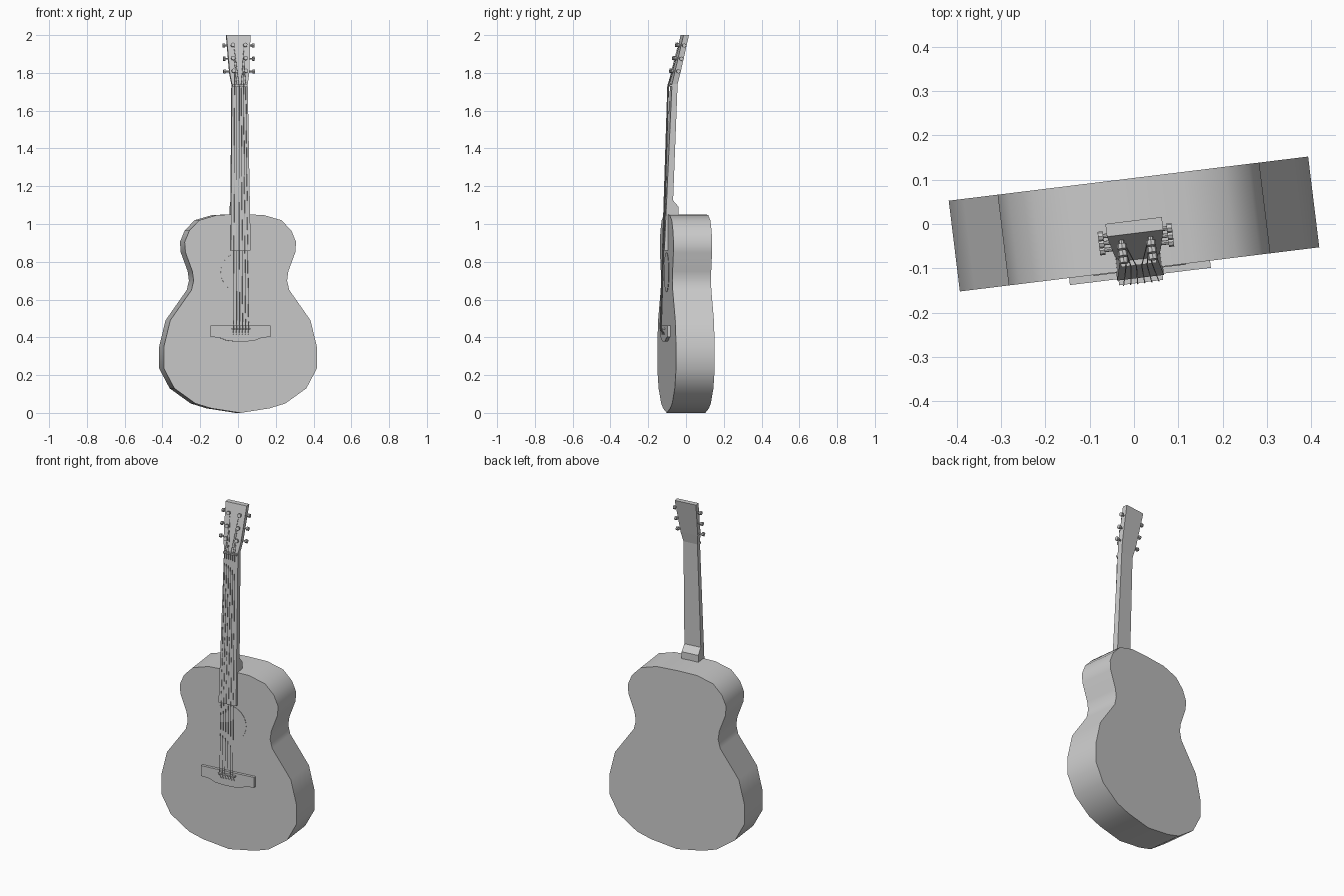
import bpy, bmesh, math
from mathutils import Vector

if "Cube" in bpy.data.objects:
    bpy.data.objects.remove(bpy.data.objects["Cube"])

TURN = math.radians(7)  # whole instrument is turned slightly about z

grey = bpy.data.materials.new("plain_grey")
grey.use_nodes = True
grey.diffuse_color = (0.6, 0.6, 0.6, 1)
grey.node_tree.nodes["Principled BSDF"].inputs["Base Color"].default_value = (0.6, 0.6, 0.6, 1)


def place(name, data):
    obj = bpy.data.objects.new(name, data)
    bpy.context.collection.objects.link(obj)
    obj.rotation_euler.z = TURN
    data.materials.append(grey)
    return obj


def finish(name, bm, smooth=False):
    bmesh.ops.recalc_face_normals(bm, faces=bm.faces)
    mesh = bpy.data.meshes.new(name)
    bm.to_mesh(mesh)
    bm.free()
    obj = place(name, mesh)
    if smooth:
        bpy.ops.object.select_all(action='DESELECT')
        obj.select_set(True)
        bpy.context.view_layer.objects.active = obj
        bpy.ops.object.shade_smooth_by_angle(angle=math.radians(35))
    return obj


def loft(name, rings, smooth=False):
    """Join equal rings of points into a closed solid."""
    bm = bmesh.new()
    loops = [[bm.verts.new(p) for p in ring] for ring in rings]
    n = len(loops[0])
    for a, b in zip(loops, loops[1:]):
        for i in range(n):
            j = (i + 1) % n
            bm.faces.new((a[i], a[j], b[j], b[i]))
    bm.faces.new(loops[0])
    bm.faces.new(loops[-1])
    return finish(name, bm, smooth)


def slab(name, outline, front, back, smooth=False):
    """Extrude an x-z outline between two depths."""
    return loft(name, [[(x, y, z) for x, z in outline] for y in (front, back)], smooth)


def mirrored(half):
    """Close a half outline that starts and ends near the centre line."""
    return half + [(-x, z) for x, z in reversed(half) if x > 0]


def rod(name, a, b, radius, sides=8):
    a, b = Vector(a), Vector(b)
    bm = bmesh.new()
    bmesh.ops.create_cone(bm, cap_ends=True, segments=sides, radius1=radius,
                          radius2=radius, depth=(b - a).length)
    turn = (b - a).to_track_quat('Z', 'Y')
    for v in bm.verts:
        v.co = turn @ v.co + (a + b) / 2
    return finish(name, bm)


# Body: waisted outline with flat front and back
body_half = [(0.123, 1.048), (0.219, 1.02), (0.272, 0.965), (0.297, 0.905),
             (0.293, 0.85), (0.256, 0.75), (0.249, 0.70), (0.261, 0.65),
             (0.374, 0.49), (0.408, 0.35), (0.408, 0.235), (0.352, 0.13),
             (0.24, 0.05), (0.155, 0.024), (0, 0)]
FRONT = -0.103
slab("body", [(0, 1.051)] + mirrored(body_half), FRONT, -FRONT, smooth=True)

# Sound hole: thin disc on the front
rod("sound_hole", (0, FRONT - 0.002, 0.745), (0, FRONT + 0.002, 0.745), 0.105, 32)

# Bridge with a bellied lower edge, and its pins
bridge_half = [(0.16, 0.463), (0.16, 0.402), (0.115, 0.399), (0.075, 0.383), (0.03, 0.378)]
slab("bridge", mirrored(bridge_half), -0.119, FRONT + 0.005)
slab("saddle", mirrored([(0.05, 0.45), (0.05, 0.442)]), -0.133, -0.115)


# Neck, heel and head share one run of rectangular sections
def section(z, half, front, back):
    return [(-half, front, z), (half, front, z), (half, back, z), (-half, back, z)]


def board_y(z):
    return -0.122 + (z - 0.86) * 0.048


neck_backs = [(0.86, -0.10), (1.02, -0.10), (1.03, -0.045), (1.09, -0.045),
              (1.125, -0.075), (1.74, -0.05)]
loft("neck", [section(z, 0.053 - (z - 0.86) * 0.0125, board_y(z), back)
              for z, back in neck_backs])
loft("head", [section(1.74, 0.042, -0.08, -0.05),
              section(1.80, 0.052, -0.067, -0.036),
              section(2.0, 0.064, -0.021, 0.008)])
slab("nut", mirrored([(0.04, 1.738), (0.04, 1.728)]), -0.093, -0.075)


def head_y(z):
    return -0.067 + (z - 1.80) * 0.23


# Tuners: posts on the face and buttons on the sides
POSTS = (1.808, 1.875, 1.945)
out = Vector((0, -0.975, 0.224))
for side, word in ((-1, "right"), (1, "left")):
    for n, z in enumerate(POSTS):
        base = Vector((side * 0.033, head_y(z), z))
        rod(f"{word}_post_{n}", base - out * 0.005, base + out * 0.02, 0.006)
        rod(f"{word}_post_collar_{n}", base + out * 0.008, base + out * 0.02, 0.011)
        y = head_y(z) + 0.015
        rod(f"{word}_tuner_shaft_{n}", (side * 0.045, y, z), (side * 0.075, y, z), 0.005)
        rod(f"{word}_tuner_button_{n}", (side * 0.072, y, z), (side * 0.084, y, z), 0.011)

# Strings run from bridge pins over saddle and nut to the posts
for n in range(6):
    t = n / 2.5 - 1
    side = -1 if n < 3 else 1
    z = POSTS[n if n < 3 else 5 - n]
    rod(f"bridge_pin_{n}", (t * 0.04, -0.115, 0.42), (t * 0.04, -0.125, 0.42), 0.004, 6)
    path = [(t * 0.04, -0.121, 0.42), (t * 0.04, -0.135, 0.446),
            (t * 0.03, -0.095, 1.733), (side * 0.027, head_y(z) - 0.006, z)]
    curve = bpy.data.curves.new(f"string_{n}", 'CURVE')
    curve.dimensions = '3D'
    curve.bevel_depth = 0.0012
    curve.bevel_resolution = 0
    spline = curve.splines.new('POLY')
    spline.points.add(len(path) - 1)
    for point, co in zip(spline.points, path):
        point.co = (*co, 1)
    place(f"string_{n}", curve)
